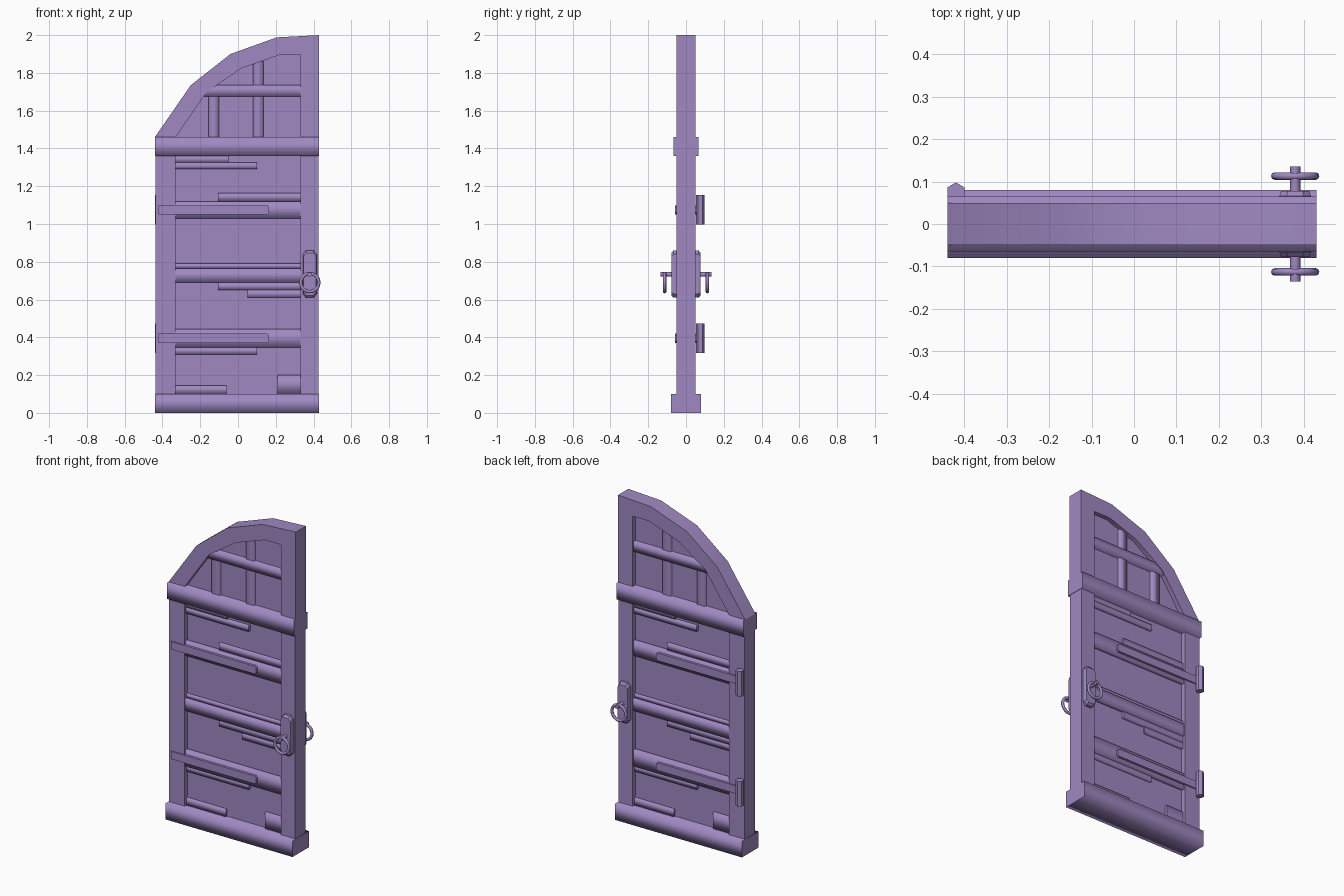
import bpy, bmesh, math
from mathutils import Matrix, Vector

cube = bpy.data.objects.get("Cube")
if cube:
    bpy.data.objects.remove(cube, do_unlink=True)

paint = bpy.data.materials.new("soft purple")
paint.use_nodes = True
paint.diffuse_color = (0.35, 0.25, 0.54, 1)
paint.node_tree.nodes["Principled BSDF"].inputs["Base Color"].default_value = paint.diffuse_color


def finish(name, bm, angle=None):
    """Turn a bmesh into a named, painted object."""
    bmesh.ops.recalc_face_normals(bm, faces=bm.faces)
    mesh = bpy.data.meshes.new(name)
    bm.to_mesh(mesh)
    bm.free()
    mesh.materials.append(paint)
    obj = bpy.data.objects.new(name, mesh)
    bpy.context.collection.objects.link(obj)
    if angle:
        bpy.ops.object.select_all(action='DESELECT')
        obj.select_set(True)
        bpy.context.view_layer.objects.active = obj
        bpy.ops.object.shade_smooth_by_angle(angle=math.radians(angle))
    return obj


def box(name, x, y, z, soft_axis=None):
    """Box from ranges; with soft_axis the long sides shade round and the ends stay flat."""
    bm = bmesh.new()
    bmesh.ops.create_cube(bm, size=1)
    for v in bm.verts:
        v.co = Vector([(r[0] + r[1]) / 2 + c * (r[1] - r[0]) for c, r in zip(v.co, (x, y, z))])
    bm.normal_update()
    if soft_axis is not None:
        for f in bm.faces:
            f.smooth = abs(f.normal[soft_axis]) < 0.5
    return finish(name, bm)


def slab(name, outline, y0, y1, angle=None, inset=1.0):
    """Extrude an x-z outline along y; inset shrinks the far face."""
    bm = bmesh.new()
    base = bm.faces.new([bm.verts.new((x, y0, z)) for x, z in outline])
    top = bmesh.ops.extrude_face_region(bm, geom=[base])["geom"]
    verts = [v for v in top if isinstance(v, bmesh.types.BMVert)]
    mid = sum((v.co for v in verts), Vector()) / len(verts)
    for v in verts:
        v.co = mid + (v.co - mid) * inset
        v.co.y = y1
    return finish(name, bm, angle)


def rod(name, centre, radius, length, axis, sides, angle=None):
    bm = bmesh.new()
    bmesh.ops.create_cone(bm, cap_ends=True, segments=sides, radius1=radius,
                          radius2=radius, depth=length)
    turn = Matrix.Rotation(math.pi / 2, 4, 'X') if axis == 'Y' else Matrix()
    bm.transform(Matrix.Translation(centre) @ turn)
    return finish(name, bm, angle)


def ring(name, centre, major, minor, around=20, sides=8):
    """Ring hanging in the x-z plane."""
    bm = bmesh.new()
    loops = []
    for i in range(around):
        a = math.tau * i / around
        loop = []
        for j in range(sides):
            b = math.tau * j / sides
            r = major + minor * math.cos(b)
            loop.append(bm.verts.new(Vector(centre) + Vector(
                (r * math.cos(a), minor * math.sin(b), r * math.sin(a)))))
        loops.append(loop)
    for i in range(around):
        p, q = loops[i], loops[(i + 1) % around]
        for j in range(sides):
            k = (j + 1) % sides
            bm.faces.new((p[j], p[k], q[k], q[j]))
    return finish(name, bm, 60)


# Main frame
full = (-0.44, 0.43)
box("bottom_beam", full, (-0.08, 0.08), (0, 0.10), 0)
box("middle_beam", full, (-0.065, 0.065), (1.36, 1.46), 0)
box("hinge_post", (-0.437, -0.33), (-0.05, 0.05), (0.10, 1.36))
box("lock_post", (0.33, 0.427), (-0.05, 0.05), (0.10, 1.36))
box("door_panel", (-0.34, 0.34), (-0.022, 0.022), (0.09, 1.37))

# Arched top
outer = [(-0.44, 1.46), (-0.25, 1.735), (-0.04, 1.90), (0.205, 1.988), (0.43, 2.0)]
inner = [(-0.33, 1.46), (-0.165, 1.70), (0.02, 1.825), (0.22, 1.895), (0.33, 1.895)]
corner = [(0.43, 1.46), (0.33, 1.46)]
slab("arch_frame", outer + corner + inner[::-1], -0.05, 0.05, 30)
slab("arch_panel", inner + corner[1:], -0.022, 0.022)
box("arch_crossbar", (-0.18, 0.335), (-0.043, 0.043), (1.675, 1.735), 0)
box("short_arch_bar", (-0.155, -0.10), (-0.036, 0.036), (1.45, 1.69), 2)
box("long_arch_bar", (0.08, 0.135), (-0.036, 0.036), (1.45, 1.86), 2)

# Planks: x range, z range, height above the centre plane
planks = [
    ((-0.33, 0.33), (1.03, 1.12), 0.043),
    ((-0.33, 0.33), (0.69, 0.765), 0.045),
    ((-0.33, 0.33), (0.765, 0.79), 0.034),
    ((-0.33, 0.33), (0.345, 0.445), 0.043),
    ((-0.33, -0.05), (1.325, 1.36), 0.034),
    ((-0.33, 0.10), (1.29, 1.325), 0.038),
    ((-0.105, 0.33), (1.12, 1.165), 0.034),
    ((-0.105, 0.33), (0.65, 0.69), 0.036),
    ((0.05, 0.33), (0.61, 0.65), 0.034),
    ((-0.33, 0.10), (0.31, 0.345), 0.034),
    ((-0.33, -0.06), (0.10, 0.145), 0.034),
    ((0.21, 0.33), (0.10, 0.20), 0.036),
]

for side, s in (("front", -1), ("back", 1)):
    # The back planks are the front ones turned half round
    for i, (x, z, h) in enumerate(planks):
        xs = x if s < 0 else (-x[1], -x[0])
        box(f"{side}_plank_{i + 1}", xs, sorted((s * 0.015, s * h)), z, 0)

    # Hinge straps with clipped tips
    for level, z in (("lower", 0.395), ("upper", 1.075)):
        tip = [(-0.42, z - 0.024), (0.155, z - 0.024), (0.165, z - 0.015),
               (0.165, z + 0.015), (0.155, z + 0.024), (-0.42, z + 0.024)]
        slab(f"{side}_{level}_strap", tip, s * 0.02, s * 0.058)

    # Lock plate, spindle and ring handle
    plate = [(0.343, 0.63), (0.36, 0.61), (0.40, 0.61), (0.417, 0.63),
             (0.417, 0.84), (0.40, 0.86), (0.36, 0.86), (0.343, 0.84)]
    slab(f"{side}_lock_plate", plate, s * 0.045, s * 0.066)
    slab(f"{side}_lock_plate_face", plate, s * 0.066, s * 0.078, inset=0.9)
    rod(f"{side}_spindle", (0.38, s * 0.10, 0.733), 0.012, 0.07, 'Y', 12, 40)
    ring(f"{side}_ring_handle", (0.38, s * 0.113, 0.69), 0.048, 0.009)

# Hinge knuckles on the back
for level, z in (("lower", 0.395), ("upper", 1.075)):
    rod(f"{level}_hinge_knuckle", (-0.42, 0.075, z), 0.023, 0.155, 'Z', 6)
